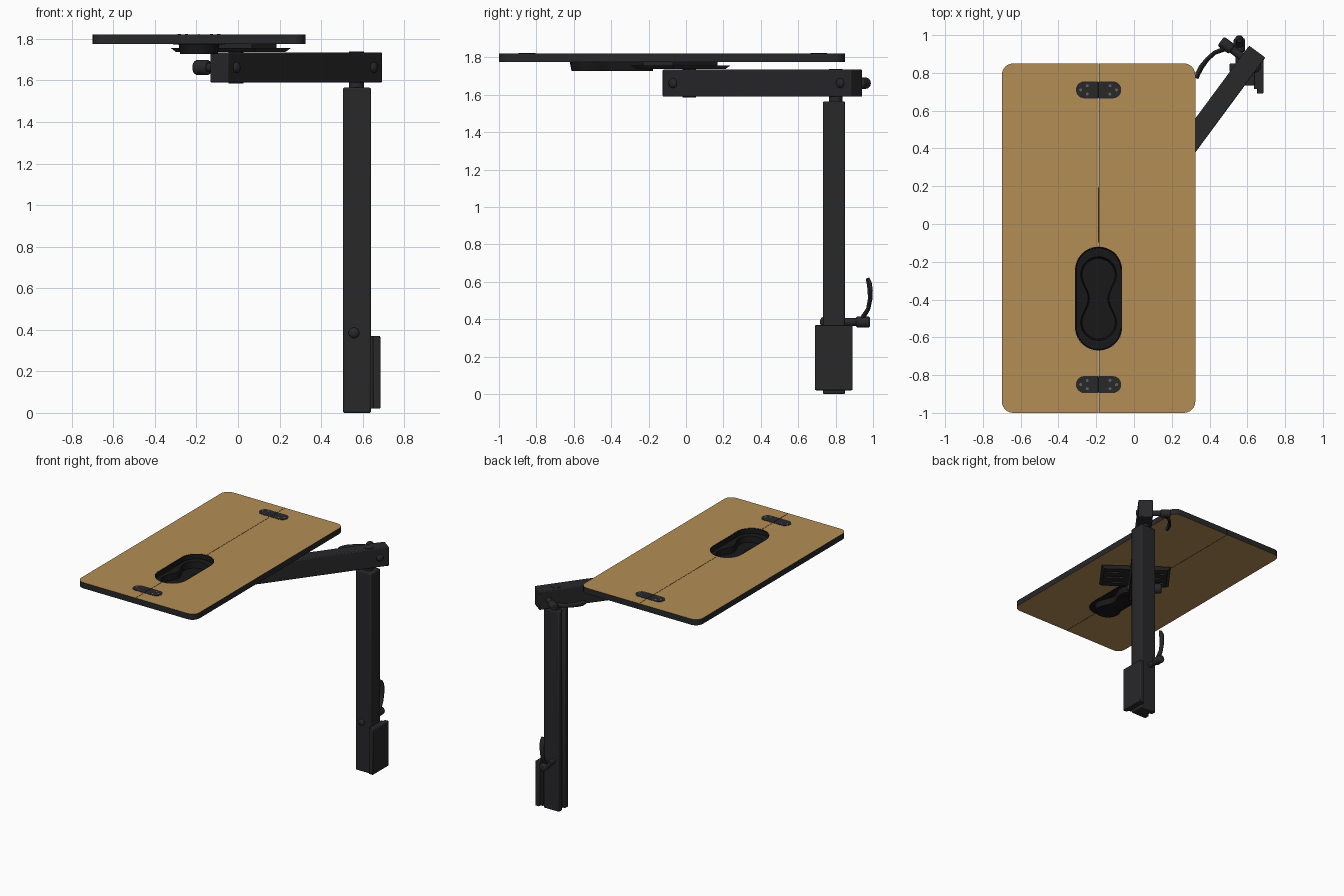
import bpy, bmesh
from math import sin, cos, pi, radians
from mathutils import Vector, Matrix

if "Cube" in bpy.data.objects:
    bpy.data.objects.remove(bpy.data.objects["Cube"])

def mat(name, c):
    m = bpy.data.materials.new(name)
    m.diffuse_color = (*c, 1)
    m.use_nodes = True
    m.node_tree.nodes["Principled BSDF"].inputs["Base Color"].default_value = m.diffuse_color
    return m

WOOD = mat("wood", (0.45, 0.27, 0.09))
DARK = mat("dark_metal", (0.021, 0.021, 0.023))
BLACK = mat("black_plastic", (0.009, 0.009, 0.01))
STEEL = mat("steel", (0.12, 0.12, 0.13))

def finish(bm, name, mats, M=None, bevel=0, smooth=True):
    bmesh.ops.recalc_face_normals(bm, faces=bm.faces)
    me = bpy.data.meshes.new(name)
    bm.to_mesh(me)
    bm.free()
    ob = bpy.data.objects.new(name, me)
    bpy.context.collection.objects.link(ob)
    for m in mats:
        me.materials.append(m)
    if M:
        ob.matrix_world = M
    if bevel:
        b = ob.modifiers.new("bevel", 'BEVEL')
        b.width, b.segments, b.limit_method = bevel, 2, 'ANGLE'
    if smooth:
        bpy.ops.object.select_all(action='DESELECT')
        ob.select_set(True)
        bpy.context.view_layer.objects.active = ob
        bpy.ops.object.shade_smooth_by_angle(angle=radians(35))
    return ob

def prism(name, pts, z0, z1, side=DARK, cap=None, M=None, bevel=0):
    """Extruded outline; caps may use another material."""
    bm = bmesh.new()
    f = bm.faces.new([bm.verts.new((x, y, z0)) for x, y in pts])
    f.material_index = 1 if cap else 0
    r = bmesh.ops.extrude_face_region(bm, geom=[f], use_keep_orig=True)
    bmesh.ops.translate(bm, vec=(0, 0, z1 - z0),
                        verts=[v for v in r['geom'] if isinstance(v, bmesh.types.BMVert)])
    for f in bm.faces:
        f.material_index = 1 if cap and len(f.verts) > 4 else 0
    return finish(bm, name, [side, cap] if cap else [side], M, bevel)

def rect(x0, x1, y0, y1):
    return [(x0, y0), (x1, y0), (x1, y1), (x0, y1)]

def circle(r, n=24, cx=0, cy=0):
    return [(cx + r * cos(2 * pi * i / n), cy + r * sin(2 * pi * i / n)) for i in range(n)]

def arc(cx, cy, r, a0, a1, n=12):
    return [(cx + r * cos(radians(a0 + (a1 - a0) * i / n)),
             cy + r * sin(radians(a0 + (a1 - a0) * i / n))) for i in range(n + 1)]

def frame(pos, a, b):
    """Local x = a, y = b, placed at pos."""
    a, b = Vector(a), Vector(b)
    M = Matrix((a, b, a.cross(b))).transposed().to_4x4()
    M.translation = pos
    return M

SX, CY, TOP, BOT = -0.1875, -0.395, 1.82, 1.775

# table leaves, split at the hinge line around the cup opening
half = ([(-0.001, -1)] + arc(-0.452, -0.94, 0.06, 270, 180, 6) + arc(-0.452, 0.79, 0.06, 180, 90, 6)
        + [(-0.001, 0.85)] + arc(0, CY + 0.15, 0.125, 90.5, 180) + arc(0, CY - 0.15, 0.125, 180, 269.5))
for s, name in ((1, "left_leaf"), (-1, "right_leaf")):
    prism(name, [(SX + s * x, y) for x, y in half], BOT, TOP, DARK, WOOD)

# hinges with screws
for i, y in enumerate((0.71, -0.85)):
    for s, side in ((-1, "left"), (1, "right")):
        pts = [(0.003, -0.045)] + arc(0.075, 0, 0.045, -90, 90) + [(0.003, 0.045)]
        prism(f"hinge_{i}_{side}", [(SX + s * px, y + py) for px, py in pts], TOP - 0.005, TOP + 0.002)
        for k, (px, py) in enumerate(((0.06, 0.022), (0.06, -0.022), (0.095, 0))):
            prism(f"hinge_screw_{i}_{side}_{k}", circle(0.008, 12, SX + s * px, y + py),
                  TOP, TOP + 0.003, STEEL)
    prism(f"hinge_pin_{i}", circle(0.005, 10), -0.042, 0.042, DARK,
          M=frame((SX, y, TOP - 0.002), (1, 0, 0), (0, 0, -1)))

# cup tray: capsule ledge with a pinched double well
def tray_ring(r, h, pinch):
    out = []
    for s in (1, -1):
        out += [(s * x, s * y) for x, y in arc(0, h, r, 0, 180, 16)]
        for k in range(1, 12):
            t = k / 12 * 2 - 1
            out.append((-s * (r - pinch * (0.5 + 0.5 * cos(pi * t))), -s * h * t))
    return out

bm = bmesh.new()
rings = []
for r, h, p, z in ((0.125, 0.15, 0, 1.818), (0.12, 0.15, 0, 1.818), (0.118, 0.15, 0, 1.783),
                   (0.095, 0.127, 0.04, 1.78), (0.088, 0.125, 0.04, 1.735),
                   (0.091, 0.126, 0.04, 1.727), (0.098, 0.128, 0.04, 1.774), (0.125, 0.15, 0, 1.774)):
    rings.append([bm.verts.new((SX + x, CY + y, z)) for x, y in tray_ring(r, h, p)])
for i, a in enumerate(rings):
    if i in (4,):
        continue
    b = rings[(i + 1) % len(rings)]
    for j in range(len(a)):
        k = (j + 1) % len(a)
        bm.faces.new((a[j], a[k], b[k], b[j]))
bm.faces.new(rings[4])
bm.faces.new(rings[5])
finish(bm, "cup_tray", [BLACK])

# swing arm: direction U, sideways N
E0, E1 = Vector((-0.092, -0.095, 0)), Vector((0.6525, 0.9125, 0))
U = (E1 - E0).normalized()
N = Vector((U.y, -U.x, 0))
L, W, ZC = (E1 - E0).length, 0.107, 1.662
prism("swing_arm", rect(0, L, -W / 2, W / 2), 1.59, 1.735, DARK, M=frame(E0, U, -N), bevel=0.006)

# vertical pivots through both ends of the arm
p0, p1 = E0 + U * 0.14, E1 - U * 0.14
prism("table_pivot", circle(0.036, 32, p0.x, p0.y), 1.585, 1.775)
prism("post_pivot", circle(0.036, 32, p1.x, p1.y), 1.54, 1.738)

# slotted mounting plate under the table, tapered downwards
PM = frame((-0.035, -0.03, 0), N, U)
bm = bmesh.new()
lo, hi = [[bm.verts.new((x, y, z)) for x, y in rect(-a, a, -b, b)]
          for a, b, z in ((0.235, 0.125, 1.737), (0.255, 0.145, 1.757))]
bm.faces.new(lo)
bm.faces.new(hi)
for i in range(4):
    bm.faces.new((lo[i], lo[(i + 1) % 4], hi[(i + 1) % 4], hi[i]))
plate = finish(bm, "mounting_plate", [DARK], PM, smooth=False)
bm = bmesh.new()
for s in (-1, 1):
    for y in (-0.07, 0, 0.07):
        bmesh.ops.create_cube(bm, size=1, matrix=Matrix.Translation((s * 0.15, y, 1.747))
                              @ Matrix.Diagonal((0.13, 0.018, 0.06, 1)))
cutter = finish(bm, "plate_slot_cutter", [DARK], PM, smooth=False)
cutter.hide_render = True
cutter.hide_viewport = True
bo = plate.modifiers.new("slots", 'BOOLEAN')
bo.object, bo.operation, bo.solver = cutter, 'DIFFERENCE', 'EXACT'
prism("swivel_pad", rect(-0.2, 0.2, -0.1, 0.1), 1.756, BOT, DARK, M=PM)

# post with a groove along its left face
post = [(0.505, 0.732), (0.64, 0.732), (0.64, 0.85), (0.505, 0.85),
        (0.505, 0.806), (0.525, 0.806), (0.525, 0.776), (0.505, 0.776)]
prism("post", post, 0, 1.565, DARK, bevel=0.007)

# wall bracket beside the post foot
prism("bracket_plate", rect(0.65, 0.685, 0.69, 0.89), 0.02, 0.37, DARK, bevel=0.005)
prism("bracket_spine", rect(0.635, 0.655, 0.715, 0.865), 0.02, 0.37)

# clamps: shaft, hub, bolt head on the far side, optional lever
def clamp(name, base, out, along, depth, lever):
    out, along = Vector(out), Vector(along)
    third = along.cross(out)
    M = frame(base, along, out.cross(along))
    prism(name + "_shaft", circle(0.021), -0.02, 0.09, DARK, M=M)
    prism(name + "_hub", circle(0.037 if not lever else 0.03), 0.06, 0.135, DARK, M=M, bevel=0.01)
    bm = bmesh.new()
    bmesh.ops.create_uvsphere(bm, u_segments=20, v_segments=10, radius=0.026)
    bmesh.ops.scale(bm, vec=(1, 1, 0.6), verts=bm.verts)
    H = M.copy()
    H.translation = Vector(base) - out * depth
    finish(bm, name + "_bolt_head", [DARK], H)
    if not lever:
        return
    # lever swept from oval rings
    path = [(0.085, 0, .02), (0.10, 0.03, .016), (0.125, 0.07, .014), (0.135, 0.12, .015),
            (0.136, 0.17, .017), (0.13, 0.21, .017), (0.121, 0.235, .012)]
    bm = bmesh.new()
    rs = []
    for i, (o, a, r) in enumerate(path):
        q, w = path[min(i + 1, 6)], path[max(i - 1, 0)]
        t = (out * (q[0] - w[0]) + along * (q[1] - w[1])).normalized()
        side = t.cross(third)
        c = Vector(base) + out * o + along * a
        rs.append([bm.verts.new(c + side * x * 0.8 + third * y * 1.2) for x, y in circle(r, 14)])
    for a, b in zip(rs, rs[1:]):
        for j in range(14):
            bm.faces.new((a[j], a[(j + 1) % 14], b[(j + 1) % 14], b[j]))
    bm.faces.new(rs[0])
    bm.faces.new(rs[-1])
    finish(bm, name + "_lever", [DARK])

Z = Vector((0, 0, ZC))
clamp("table_clamp", E0 + U * 0.07 - N * W / 2 + Z, -N, U, W, False)
clamp("arm_clamp", E1 - U * 0.07 - N * W / 2 + Z, -N, -U, W, True)
clamp("height_clamp", Vector((0.558, 0.849, 0.385)), (0, 1, 0), (0, 0, 1), 0.117, True)
